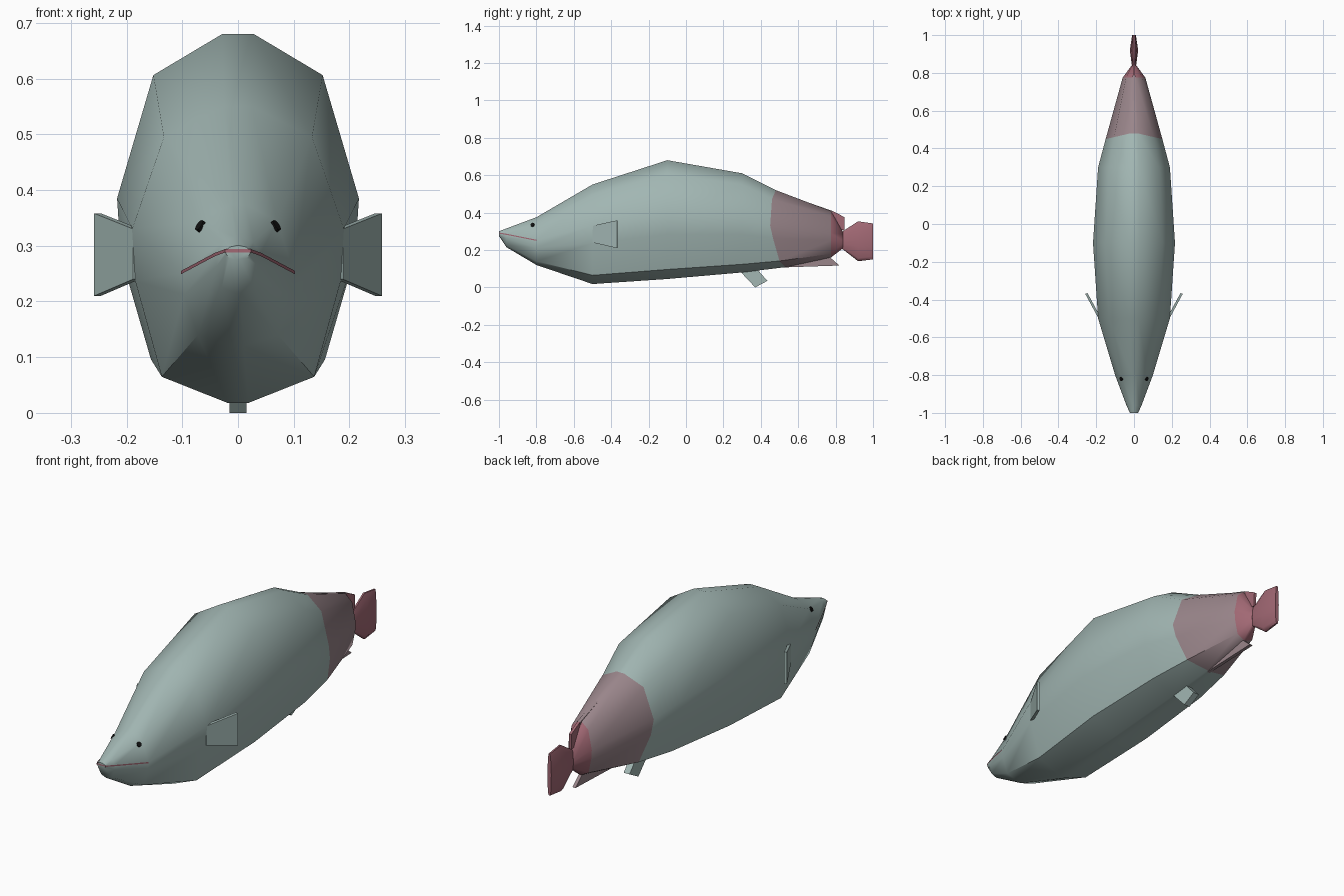
import bpy, bmesh, math
from mathutils import Vector

if "Cube" in bpy.data.objects:
    bpy.data.objects.remove(bpy.data.objects["Cube"])


def material(name, rgb):
    m = bpy.data.materials.new(name)
    m.diffuse_color = (*rgb, 1)
    m.use_nodes = True
    m.node_tree.nodes["Principled BSDF"].inputs["Base Color"].default_value = m.diffuse_color
    return m


GREY = material("grey green", (0.36, 0.47, 0.45))
MAUVE = material("dusky mauve", (0.32, 0.235, 0.255))
PINK = material("dark pink", (0.36, 0.14, 0.175))
BLACK = material("black", (0.006, 0.006, 0.006))


def finish(name, bm, mats, angle=None):
    bmesh.ops.recalc_face_normals(bm, faces=bm.faces)
    me = bpy.data.meshes.new(name)
    bm.to_mesh(me)
    bm.free()
    ob = bpy.data.objects.new(name, me)
    bpy.context.collection.objects.link(ob)
    for m in mats:
        me.materials.append(m)
    if angle:
        bpy.ops.object.select_all(action='DESELECT')
        ob.select_set(True)
        bpy.context.view_layer.objects.active = ob
        bpy.ops.object.shade_smooth_by_angle(angle=math.radians(angle))
    return ob


# Half cross-section, bottom to top: width factor, height from belly to side to back
WIDTH = (0.1, 0.72, 0.97, 1.0, 0.7, 0.13)
HEIGHT = (0, 0.15, 0.7, 1.0, 1.75, 2.0)
SKEW = (0.05, 0.02, -0.015, -0.03, -0.02, 0.0)


def ring(y, w, lo, mid, hi, skew=0):
    half = []
    for f, h, s in zip(WIDTH, HEIGHT, SKEW):
        z = lo + (mid - lo) * h if h <= 1 else mid + (hi - mid) * (h - 1)
        half.append(Vector((max(w * f, min(w, 0.004)), y + s * skew, z)))
    return half + [Vector((-p.x, p.y, p.z)) for p in reversed(half)]


def loft(name, stations, mats, bands):
    bm = bmesh.new()
    rows = [[bm.verts.new(p) for p in ring(*s)] for s in stations]
    n = len(rows[0])
    for a, b, band in zip(rows, rows[1:], bands):
        for i in range(n):
            j = (i + 1) % n
            bm.faces.new((a[i], a[j], b[j], b[i])).material_index = band
    bm.faces.new(rows[0]).material_index = bands[0]
    bm.faces.new(rows[-1]).material_index = bands[-1]
    return finish(name, bm, mats, 50)


def plate(name, points, offset, mat):
    """Flat polygon thickened by the offset vector."""
    bm = bmesh.new()
    f = bm.faces.new([bm.verts.new(p) for p in points])
    ext = bmesh.ops.extrude_face_region(bm, geom=[f], use_keep_orig=True)
    moved = [v for v in ext["geom"] if isinstance(v, bmesh.types.BMVert)]
    bmesh.ops.translate(bm, verts=moved, vec=offset)
    return finish(name, bm, [mat])


def middle_fin(name, yz, t, mat):
    return plate(name, [(-t, y, z) for y, z in yz], (2 * t, 0, 0), mat)


# Body: y, half width, belly z, side z, back z, skew of the colour edge
loft("body", [
    (-1.0, 0.022, 0.275, 0.29, 0.30),
    (-0.96, 0.04, 0.215, 0.284, 0.315),
    (-0.8, 0.10, 0.12, 0.252, 0.375),
    (-0.5, 0.19, 0.018, 0.33, 0.55),
    (-0.1, 0.217, 0.045, 0.385, 0.68),
    (0.3, 0.19, 0.08, 0.37, 0.61),
    (0.48, 0.15, 0.108, 0.33, 0.52, 1),
    (0.775, 0.06, 0.16, 0.29, 0.408),
    (0.84, 0.012, 0.21, 0.25, 0.295),
], [GREY, MAUVE, PINK], (0, 0, 0, 0, 0, 0, 1, 2))

# Tail fin
loft("tail_fin", [
    (0.83, 0.010, 0.21, 0.25, 0.295),
    (0.92, 0.022, 0.14, 0.25, 0.353),
    (1.0, 0.010, 0.15, 0.25, 0.342),
], [PINK], (0, 0))

# Fins on the centre line
middle_fin("back_fin", [(0.48, 0.515), (0.785, 0.408), (0.775, 0.36), (0.6, 0.42)], 0.008, MAUVE)
middle_fin("back_fin_tip", [(0.785, 0.408), (0.848, 0.375), (0.846, 0.305), (0.775, 0.32)], 0.006, PINK)
middle_fin("rear_belly_fin", [(0.47, 0.105), (0.82, 0.117), (0.765, 0.165), (0.6, 0.18)], 0.008, MAUVE)
middle_fin("belly_fin", [(0.29, 0.085), (0.36, 0.12), (0.435, 0.035), (0.37, 0.0)], 0.015, GREY)

for side, s in (("left", -1), ("right", 1)):
    # Side fins
    plate(side + "_side_fin",
          [(s * 0.188, -0.5, 0.33), (s * 0.258, -0.37, 0.358),
           (s * 0.258, -0.37, 0.21), (s * 0.188, -0.5, 0.24)],
          (-s * 0.012, 0.004, 0), GREY)
    # Eyes: thin discs lying on the cheek
    bm = bmesh.new()
    bmesh.ops.create_cone(bm, cap_ends=True, segments=10, radius1=0.011,
                          radius2=0.011, depth=0.008)
    turn = Vector((s * 0.75, -0.35, 0.55)).to_track_quat('Z', 'Y')
    bmesh.ops.rotate(bm, verts=bm.verts, matrix=turn.to_matrix())
    bmesh.ops.translate(bm, verts=bm.verts, vec=(s * 0.067, -0.82, 0.335))
    finish(side + "_eye", bm, [BLACK])

# Mouth line wrapped around the snout
path = [(0.102, -0.8, 0.252), (0.042, -0.961, 0.284), (0.023, -1.001, 0.291)]
path += [(-x, y, z) for x, y, z in reversed(path)]
bm = bmesh.new()
edge = [[bm.verts.new((x, y, z + d)) for d in (-0.003, 0.003)] for x, y, z in path]
for a, b in zip(edge, edge[1:]):
    bm.faces.new((a[0], b[0], b[1], a[1]))
finish("mouth_line", bm, [PINK])
